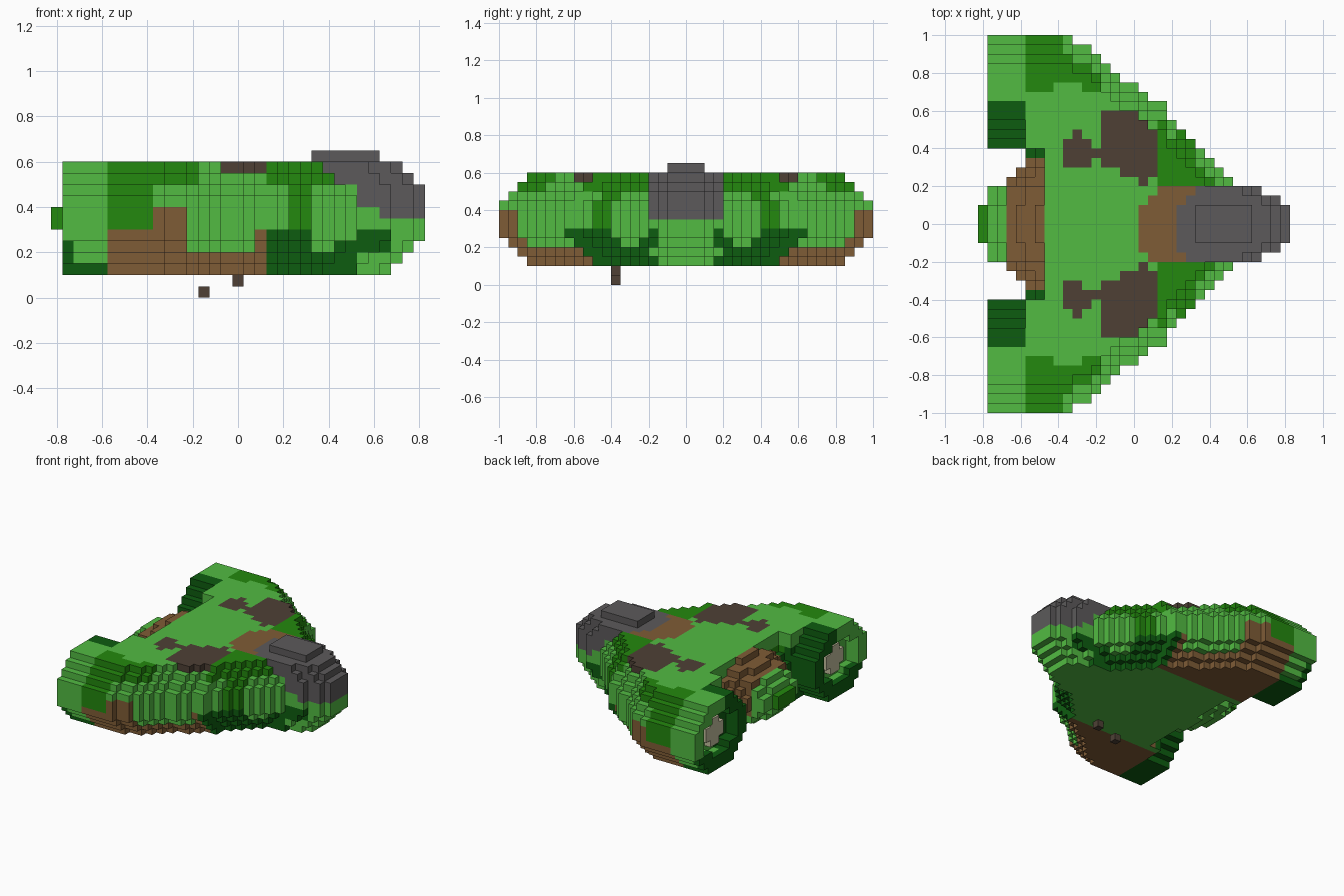
import bpy
import bmesh
import math

if "Cube" in bpy.data.objects:
    bpy.data.objects.remove(bpy.data.objects["Cube"])

V = 0.05  # block size


def material(name, rgb):
    lin = [(c / 255 / 12.92) if c < 10 else ((c / 255 + 0.055) / 1.055) ** 2.4 for c in rgb]
    m = bpy.data.materials.new(name)
    m.diffuse_color = (*lin, 1)
    m.use_nodes = True
    m.node_tree.nodes["Principled BSDF"].inputs["Base Color"].default_value = (*lin, 1)
    return m


LIGHT, MID, DARK, BROWN, UMBER, GREY, BEIGE = range(7)
MATS = [material("light green", (82, 187, 66)), material("mid green", (35, 136, 14)),
        material("dark green", (13, 92, 16)), material("brown", (127, 92, 54)),
        material("dark brown", (78, 64, 53)), material("canopy grey", (92, 90, 91)),
        material("engine beige", (196, 190, 158))]

# Leading edge of the wing for each row of blocks, from the tip inwards
FRONT = [-.325, -.225, -.175, -.125, -.075, .025, .075, .175,
         .175, .225, .275, .325, .375, .425, .475, .525]
# Rear edge of the centre body by row from the middle, and its rounding by level
REAR_ROW = [-.825, -.825, -.775, -.775, -.675, -.625, -.575, -.575]
REAR_LEVEL = [.3, .2, .1, .05, 0]
# Dark brown camouflage patch on the wing top
PATCH = [(-.38, .32), (-.38, .43), (-.33, .5), (-.28, .48), (-.22, .4), (-.17, .42),
         (-.17, .57), (-.12, .6), (0, .6), (.12, .5), (.12, .25), (.05, .22),
         (0, .24), (-.1, .3), (-.2, .34), (-.3, .31)]


def level(z):
    """Levels counted from the nearer of underside and top."""
    return min(int((z - .1) / V), int((.6 - z) / V))


def in_slab(z):
    return .1 < z < .6


def in_patch(x, y):
    inside = False
    for (x1, y1), (x2, y2) in zip(PATCH, PATCH[1:] + PATCH[:1]):
        if (y1 > y) != (y2 > y) and x < (x2 - x1) * (y - y1) / (y2 - y1) + x1:
            inside = not inside
    return inside


# ---- shapes of the parts, as tests on block centres ----
def hull(x, y, z):
    y = abs(y)
    if not in_slab(z):
        return False
    inset = max(0, 3 - level(z)) * V
    row = math.floor((1 - y - inset) / V + 1e-6)
    if row < 0:
        return False
    front = FRONT[min(row, 15)]
    if y < .4:
        rear = min(-.475, REAR_ROW[int(y / V)] + REAR_LEVEL[level(z)])
    else:
        rear = -.575
    return rear < x < front


def nose(x, y, z):
    y = abs(y)
    if y > .2 or not in_slab(z):
        return False
    tip = .825 if y < .1 else .775 if y < .15 else .675
    drop = [.15, .1, .05, 0, 0][level(z)] if z < .35 else [.1, .05, 0, 0, 0][level(z)]
    return .2 < x < tip - drop


def canopy(x, y, z):
    return .6 < z < .65 and abs(y) < .1 and .325 < x < .625


def engine_glow(x, y, z):
    dy, dz = abs(abs(y) - .7), abs(z - .35)
    return -.725 < x < -.675 and dy < .1 and dz < .1 and (dy < .05 or dz < .05)


def nacelle(x, y, z):
    if not in_slab(z) or not -.775 < x < -.575:
        return False
    dy, dz = abs(abs(y) - .7), abs(z - .35)
    hollow = x < -.675 and (dy / .2) ** 2 + (dz / .16) ** 2 < 1
    return dy < .15 + min(3, level(z)) * V and not hollow


def landing_foot(x, y, z):
    return -.4 < y < -.35 and ((-.175 < x < -.125 and z < .05) or
                               (abs(x) < .025 and .05 < z < .1))


# ---- colour rules ----
def top_colour(x, y):
    if y < .2:
        if x > .225 and y < x - .125:
            return GREY
        return BROWN if x > .025 and y < x + .075 else LIGHT
    if in_patch(x, y):
        return UMBER
    if x > .125 or (x > 0 and x + y > .65):
        return MID
    if x < -.175 and y > (.7 if x < -.4 or x > -.3 else .76):
        return MID
    return LIGHT


def side_colour(x, y, z):
    if x < -.525 and y < .6:
        return DARK
    if x < -.375:
        return BROWN if z < .3 else MID
    if x < .125:
        limit = .4 if x < -.225 else .2 if x < .075 else .3
        return BROWN if z < limit else LIGHT
    if x < .325:
        return DARK if z < .3 else MID if x > .225 else LIGHT
    if x < .525:
        return DARK if z < (.2 if x < .425 else .25) else LIGHT
    return DARK if x < .675 and .2 < z < .3 and y > .1 else LIGHT


def body_colour(x, y, z, n):
    y = abs(y)
    if n[2] < 0 and z < .15:
        return LIGHT if y < .43 else BROWN
    if y < .4 and x < -.475:
        if y > .35:
            return DARK
        return MID if x < -.775 else LIGHT if x < -.675 or z < .25 else BROWN
    if y < .2 and z > .35 and x > (.625 if z < .4 else .525 if z < .5 else .325):
        return GREY
    return top_colour(x, y) if z > .5 else side_colour(x, y, z)


def nacelle_colour(x, y, z, n):
    low = z < .15 or (z < .25 and x < -.725)
    return DARK if low or abs(y) < .65 else LIGHT


PARTS = {
    "hull": (hull, body_colour),
    "nose": (lambda x, y, z: nose(x, y, z) and not hull(x, y, z), body_colour),
    "canopy": (canopy, lambda *a: GREY),
    "engine_nacelles": (nacelle, nacelle_colour),
    "engine_glow": (engine_glow, lambda *a: BEIGE),
    "landing_feet": (landing_foot, lambda *a: UMBER),
}


def centre(i, j, k):
    return -.8 + V * i, -.975 + V * j, .025 + V * k


# Fill the block grid, remembering which part owns each block
owner = {}
for i in range(33):
    for j in range(40):
        for k in range(13):
            for name, (test, _) in PARTS.items():
                if test(*centre(i, j, k)):
                    owner[i, j, k] = name
                    break

# Build each part from the exposed sides of its blocks
DIRS = [(1, 0, 0), (-1, 0, 0), (0, 1, 0), (0, -1, 0), (0, 0, 1), (0, 0, -1)]
for name, (_, colour) in PARTS.items():
    bm = bmesh.new()
    for cell in [c for c, o in owner.items() if o == name]:
        p = centre(*cell)
        for n in DIRS:
            if tuple(a + b for a, b in zip(cell, n)) in owner:
                continue
            axis = [abs(c) for c in n].index(1)
            u, w = (axis + 1) % 3, (axis + 2) % 3
            corners = [(-1, -1), (1, -1), (1, 1), (-1, 1)]
            verts = []
            for a, b in corners if n[axis] > 0 else corners[::-1]:
                q = list(p)
                q[axis] += n[axis] * V / 2
                q[u] += a * V / 2
                q[w] += b * V / 2
                verts.append(bm.verts.new(q))
            bm.faces.new(verts).material_index = colour(*p, n)
    bmesh.ops.remove_doubles(bm, verts=bm.verts, dist=.001)
    mesh = bpy.data.meshes.new(name)
    bm.to_mesh(mesh)
    bm.free()
    for m in MATS:
        mesh.materials.append(m)
    bpy.context.collection.objects.link(bpy.data.objects.new(name, mesh))
